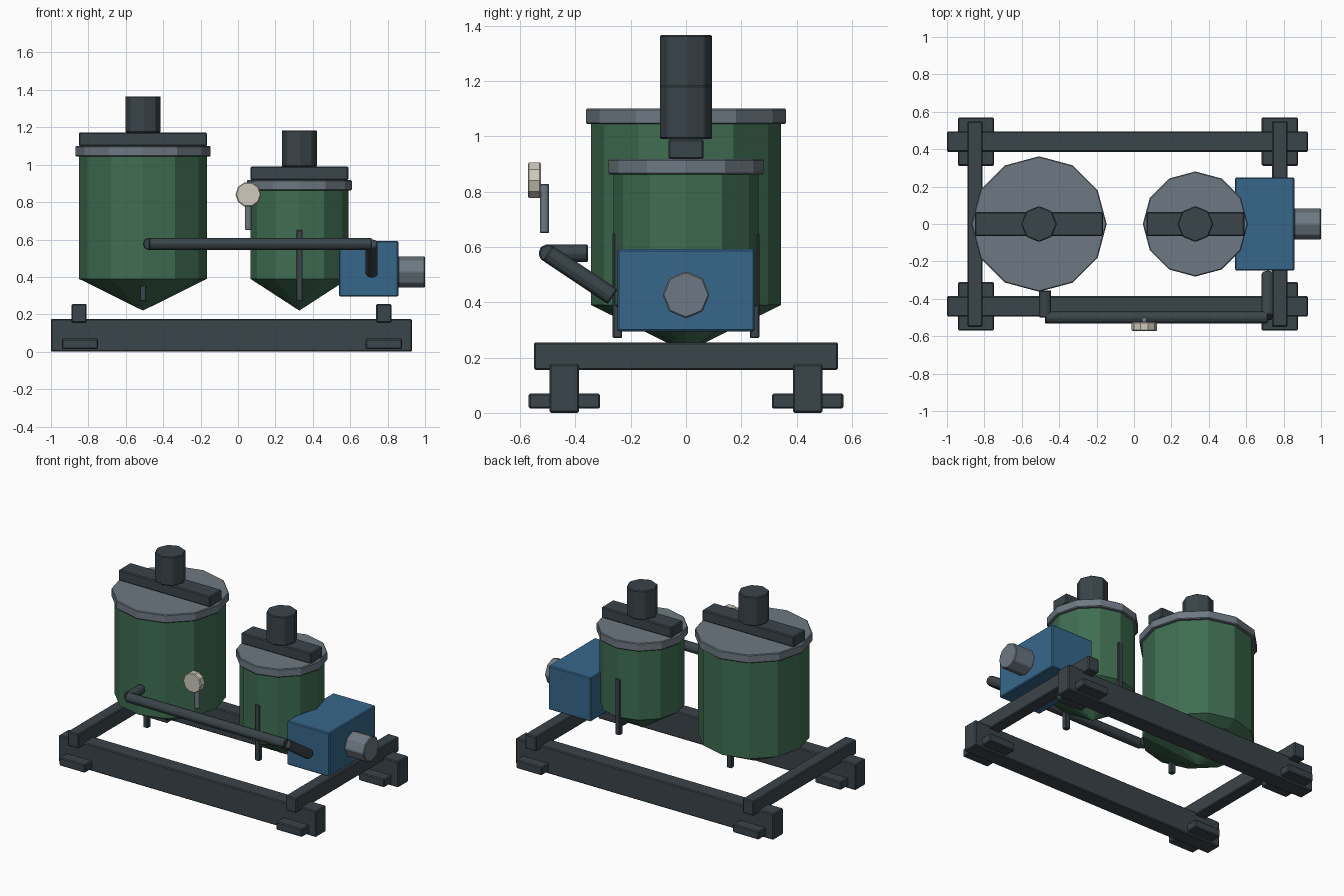
import bpy
import bmesh
from math import radians
from mathutils import Vector, Matrix

if "Cube" in bpy.data.objects:
    bpy.data.objects.remove(bpy.data.objects["Cube"], do_unlink=True)


def material(name, rgb):
    mat = bpy.data.materials.new(name)
    mat.use_nodes = True
    color = (*rgb, 1)
    mat.diffuse_color = color
    mat.node_tree.nodes["Principled BSDF"].inputs["Base Color"].default_value = color
    return mat


STEEL = material("dark steel", (0.042, 0.058, 0.068))
GREEN = material("tank green", (0.05, 0.155, 0.083))
GREY = material("light grey metal", (0.155, 0.19, 0.225))
BLUE = material("pump blue", (0.037, 0.135, 0.26))
CREAM = material("gauge cream", (0.62, 0.59, 0.5))


def finish(name, bm, mat, bevel):
    mesh = bpy.data.meshes.new(name)
    bmesh.ops.recalc_face_normals(bm, faces=bm.faces)
    bm.to_mesh(mesh)
    bm.free()
    mesh.materials.append(mat)
    obj = bpy.data.objects.new(name, mesh)
    bpy.context.collection.objects.link(obj)
    if bevel:
        mod = obj.modifiers.new("Edge bevel", "BEVEL")
        mod.width = bevel
        mod.segments = 1
        mod.limit_method = "ANGLE"
        mod.angle_limit = radians(40)
    return obj


def box(name, mat, x, y, z, bevel=0.006):
    """Box from (low, high) ranges on each axis."""
    bm = bmesh.new()
    size = [b - a for a, b in (x, y, z)]
    centre = [(a + b) / 2 for a, b in (x, y, z)]
    bmesh.ops.create_cube(bm, size=1, matrix=Matrix.Translation(centre) @ Matrix.Diagonal((*size, 1)))
    return finish(name, bm, mat, bevel)


def rod(name, mat, start, end, radius, sides=8, start_radius=None, spin=0, bevel=0.005):
    """Prism or cone between two points."""
    start, end = Vector(start), Vector(end)
    axis = end - start
    turn = Vector((0, 0, 1)).rotation_difference(axis).to_matrix().to_4x4()
    bm = bmesh.new()
    bmesh.ops.create_cone(
        bm, cap_ends=True, segments=sides, depth=axis.length,
        radius1=radius if start_radius is None else start_radius, radius2=radius,
        matrix=Matrix.Translation((start + end) / 2) @ turn @ Matrix.Rotation(radians(spin), 4, "Z"))
    bmesh.ops.remove_doubles(bm, verts=bm.verts, dist=0.0001)
    return finish(name, bm, mat, bevel)


# Skid frame: long rails, cross beams and foot pads
for side, y in (("front", -0.44), ("back", 0.44)):
    box(side + "_rail", STEEL, (-1, 0.93), (y - 0.054, y + 0.054), (0, 0.176))
    for end, x in (("right", -0.845), ("left", 0.78)):
        box(f"{side}_{end}_foot", STEEL, (x - 0.097, x + 0.097), (y - 0.129, y + 0.129), (0.015, 0.07))
for end, x in (("right", -0.85), ("left", 0.78)):
    box(end + "_cross_beam", STEEL, (x - 0.041, x + 0.041), (-0.55, 0.55), (0.155, 0.255))


# Mixing tanks with hopper bottom, lid, bridge, stirrer motor and legs
def tank(name, x, radius, top):
    base = 0.39
    rod(name + "_tank", GREEN, (x, 0, base), (x, 0, top), radius, 12, bevel=0)
    rod(name + "_hopper", GREEN, (x, 0, 0.22), (x, 0, base), radius, 12, start_radius=0, bevel=0)
    rod(name + "_lid", GREY, (x, 0, top), (x, 0, top + 0.056), radius + 0.019, 12)
    box(name + "_bridge", STEEL, (x - radius, x + radius), (-0.064, 0.064), (top + 0.056, top + 0.128))
    rod(name + "_motor", STEEL, (x, 0, top + 0.128), (x, 0, top + 0.322), 0.096)
    for side, y in (("front", -0.248), ("back", 0.248)):
        box(f"{name}_{side}_leg", STEEL, (x - 0.017, x + 0.017), (y - 0.017, y + 0.017), (0.27, 0.65), 0.004)


tank("large", -0.508, 0.343, 1.044)
tank("small", 0.328, 0.262, 0.862)

# Pump housing and its motor
box("pump_housing", BLUE, (0.54, 0.857), (-0.248, 0.248), (0.295, 0.592))
rod("pump_motor", GREY, (0.855, 0, 0.427), (1, 0, 0.427), 0.085)

# Pipe run from the large tank to the pump
route = [(-0.475, -0.355, 0.577), (-0.475, -0.5, 0.577), (0.715, -0.5, 0.577), (0.715, -0.265, 0.42)]
for label, start, end in zip(("outlet", "main", "inlet"), route, route[1:]):
    rod(label + "_pipe", STEEL, start, end, 0.034)

# Pressure gauge
rod("gauge_stem", GREY, (0.055, -0.512, 0.65), (0.055, -0.512, 0.828), 0.018, bevel=0.004)
rod("gauge_dial", CREAM, (0.055, -0.572, 0.841), (0.055, -0.525, 0.841), 0.068, 10, spin=18)
